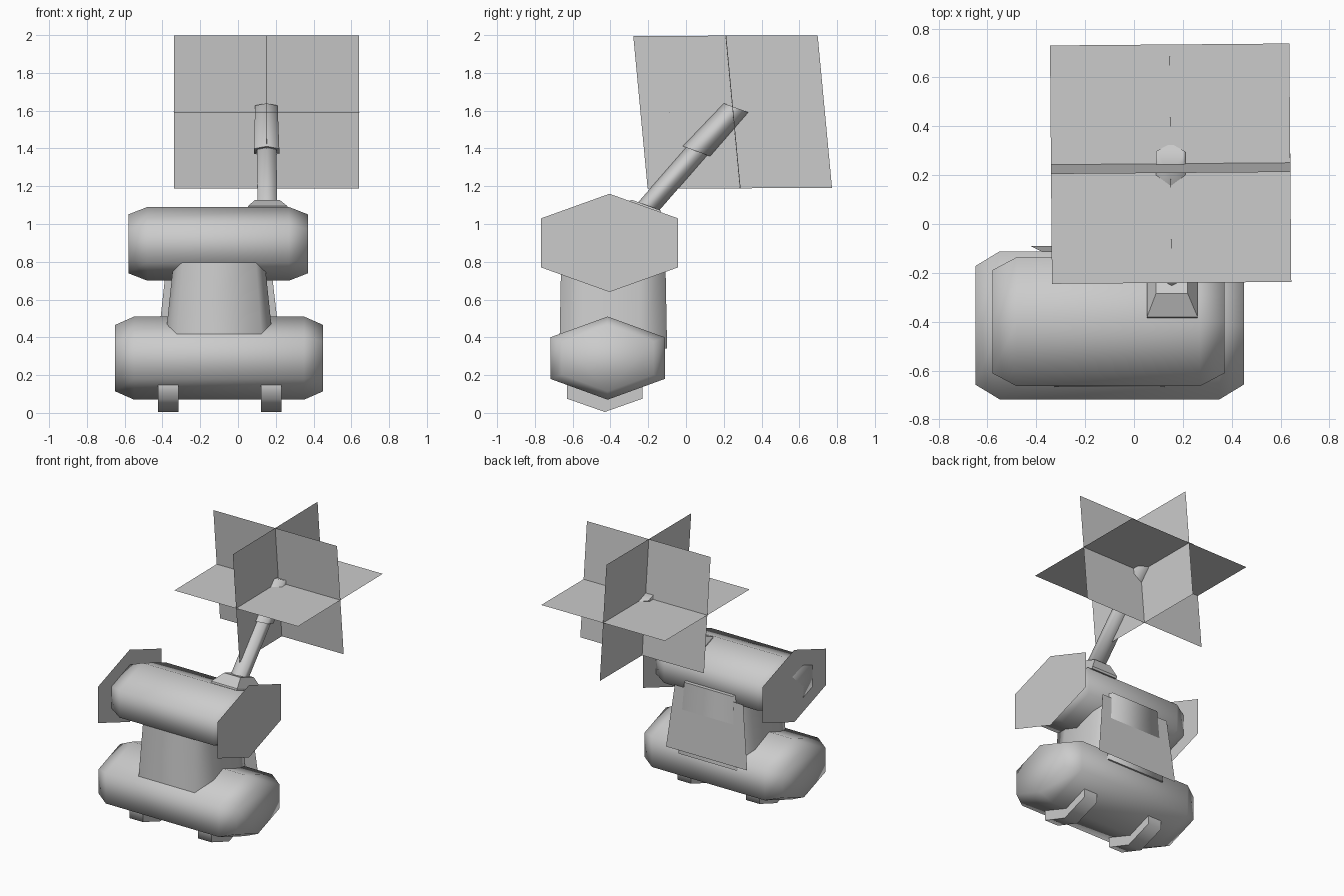
import bpy
from math import sin, cos, pi, radians
from mathutils import Vector

if "Cube" in bpy.data.objects:
    bpy.data.objects.remove(bpy.data.objects["Cube"])


def build(name, verts, faces, smooth=True):
    me = bpy.data.meshes.new(name)
    me.from_pydata(verts, [], faces)
    ob = bpy.data.objects.new(name, me)
    bpy.context.collection.objects.link(ob)
    bpy.ops.object.select_all(action='DESELECT')
    ob.select_set(True)
    bpy.context.view_layer.objects.active = ob
    bpy.ops.object.mode_set(mode='EDIT')
    bpy.ops.mesh.select_all(action='SELECT')
    bpy.ops.mesh.normals_make_consistent(inside=False)
    bpy.ops.object.mode_set(mode='OBJECT')
    if smooth:
        bpy.ops.object.shade_smooth_by_angle(angle=radians(80))
    return ob


def loft(name, rings, smooth=True):
    """Skin equal-length rings and cap both ends."""
    n = len(rings[0])
    verts = [p for r in rings for p in r]
    faces = [(k * n + i, k * n + (i + 1) % n, (k + 1) * n + (i + 1) % n, (k + 1) * n + i)
             for k in range(len(rings) - 1) for i in range(n)]
    faces += [tuple(range(n)), tuple(range(len(verts) - n, len(verts)))]
    return build(name, verts, faces, smooth)


def ring(center, u, v, n=6, start=0.0):
    c, u, v = Vector(center), Vector(u), Vector(v)
    return [c + u * cos(start + 2 * pi * i / n) + v * sin(start + 2 * pi * i / n) for i in range(n)]


def hex_yz(x, y, z, ry, rz):
    return ring((x, y, z), (0, 0, rz), (0, ry, 0))


# Hexagonal barrels with tapered ends
def barrel(name, x0, x1, y, z, ry, rz, taper=0.1):
    loft(name, [hex_yz(x, y, z, ry * s, rz * s) for x, s in
                ((x0, 0.8), (x0 + taper, 1), (x1 - taper, 1), (x1, 0.8))])


barrel("lower_body", -0.65, 0.45, -0.415, 0.29, 0.35, 0.22)
barrel("upper_body", -0.58, 0.37, -0.40, 0.895, 0.305, 0.195)

# Thin hexagonal plates on the ends of the upper body
for side, x in (("left", -0.58), ("right", 0.372)):
    build(side + "_end_plate", hex_yz(x, -0.405, 0.90, 0.418, 0.26), [tuple(range(6))], False)

# Feet
for side, x in (("left", -0.37), ("right", 0.175)):
    loft(side + "_foot", [hex_yz(x + d, -0.43, 0.145, 0.23, 0.14) for d in (-0.054, 0.054)])


# Tapered neck between the bodies
def neck_ring(z, flat, wide, depth):
    pts = [(flat, -depth), (wide, -0.14), (wide, 0.14), (flat, depth)]
    pts += [(-x, y) for x, y in reversed(pts)]
    return [(-0.1 + x, -0.385 + y, z) for x, y in pts]


loft("neck", [neck_ring(0.34, 0.23, 0.29, 0.285), neck_ring(0.86, 0.19, 0.235, 0.275)])

# Back panel
build("back_panel", [(-0.425, -0.09, 0.37), (0.222, -0.09, 0.37), (0.17, -0.115, 0.82),
                     (-0.375, -0.115, 0.82)], [(0, 1, 2, 3)], False)

# Arm base lying on the rear slope of the upper body
slope = Vector((0, 0.94, -0.345))


def pad(center, hx, hs):
    c = Vector(center)
    return [c + Vector((hx * a, 0, 0)) + slope * (hs * b) for a, b in ((-1, -1), (1, -1), (1, 1), (-1, 1))]


loft("arm_base", [pad((0.157, -0.25, 1.03), 0.104, 0.145), pad((0.157, -0.245, 1.045), 0.104, 0.145),
                  pad((0.155, -0.21, 1.10), 0.065, 0.08)], False)


# Slanted arm in two hexagonal sections, ends parallel to the slope
def tube(name, a, b, ra, rb):
    loft(name, [ring(c, slope * r, (r, 0, 0)) for c, r in ((a, ra), (b, rb))])


tube("lower_arm", (0.155, -0.205, 1.085), (0.152, 0.07, 1.40), 0.06, 0.06)
tube("upper_arm", (0.152, 0.055, 1.385), (0.15, 0.265, 1.615), 0.077, 0.069)

# Three crossed panels at the end of the arm, upright axis leaning forward
centre = Vector((0.15, 0.247, 1.593))
ax = {"x": Vector((0.49, 0.004, 0)), "y": Vector((-0.004, 0.488, 0.002)), "z": Vector((0, -0.038, 0.404))}
for name, a, b in (("cross", "x", "z"), ("long", "y", "z"), ("flat", "x", "y")):
    build(name + "_panel", [centre + ax[a] * s + ax[b] * t for s, t in ((-1, -1), (1, -1), (1, 1), (-1, 1))],
          [(0, 1, 2, 3)], False)
